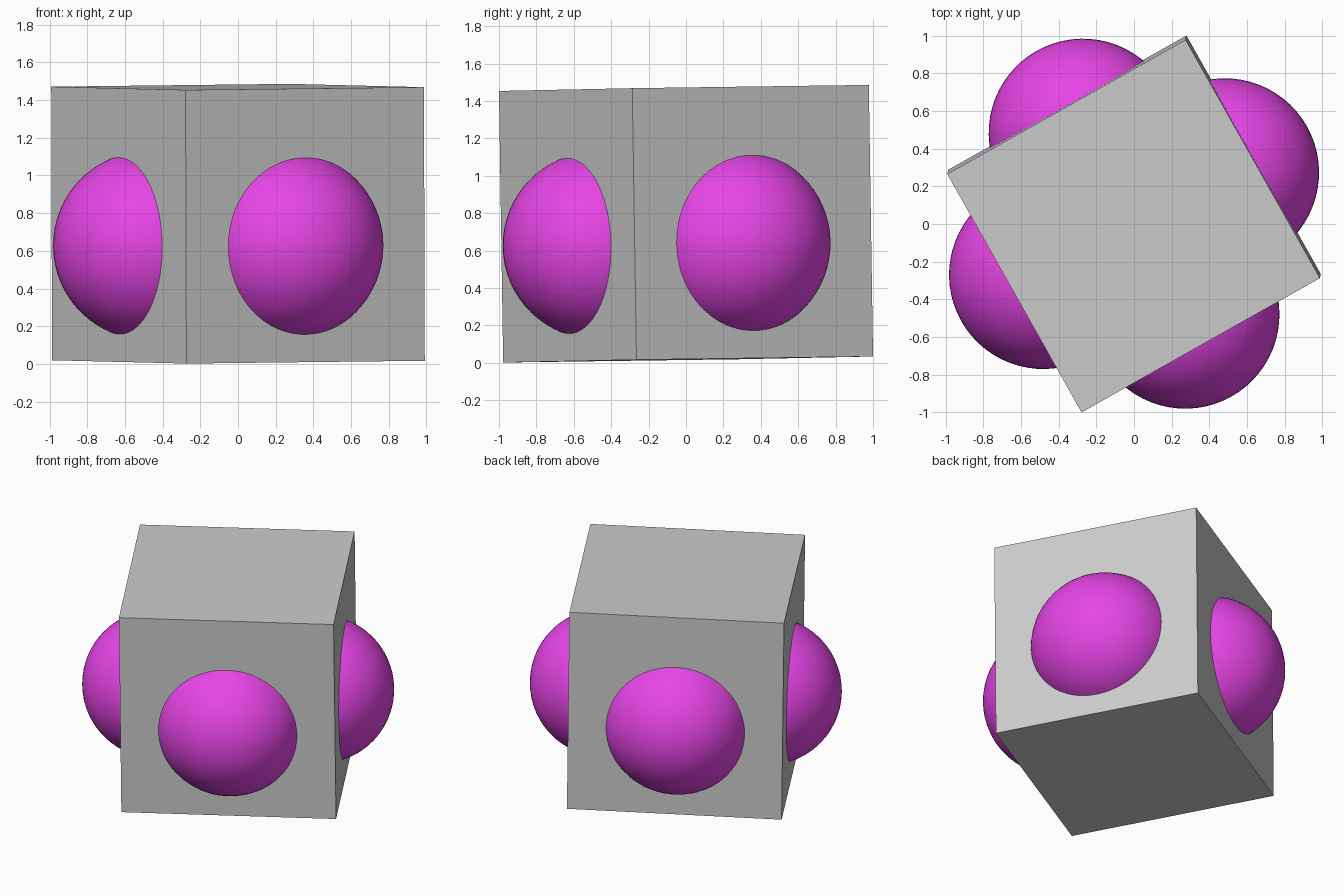
import bpy
from math import radians, cos, sin, pi
from mathutils import Matrix

if "Cube" in bpy.data.objects:
    bpy.data.objects.remove(bpy.data.objects["Cube"])

SIDE = 1.452      # cube edge
RADIUS = 0.5      # ball radius
REACH = 0.553     # ball centre from cube axis
DROP = -0.11      # ball centre below cube centre

# Whole model is turned about z and leans very slightly
pose = (Matrix.Translation((0, 0, 0.744))
        @ Matrix.Rotation(0.0155, 4, 'X')
        @ Matrix.Rotation(-0.003, 4, 'Y')
        @ Matrix.Rotation(radians(29.4), 4, 'Z'))

magenta = bpy.data.materials.new("magenta")
magenta.diffuse_color = (0.8, 0.06, 0.8, 1)
magenta.use_nodes = True
magenta.node_tree.nodes["Principled BSDF"].inputs["Base Color"].default_value = magenta.diffuse_color

# Central block
bpy.ops.mesh.primitive_cube_add(size=SIDE)
block = bpy.context.object
block.name = "block"
block.matrix_world = pose

# One ball bulging from each side face
for i, side in enumerate(("right", "back", "left", "front")):
    a = i * pi / 2
    bpy.ops.mesh.primitive_uv_sphere_add(segments=64, ring_count=32, radius=RADIUS)
    ball = bpy.context.object
    ball.name = side + "_ball"
    ball.matrix_world = pose @ Matrix.Translation((REACH * cos(a), REACH * sin(a), DROP))
    bpy.ops.object.shade_smooth()
    ball.data.materials.append(magenta)
